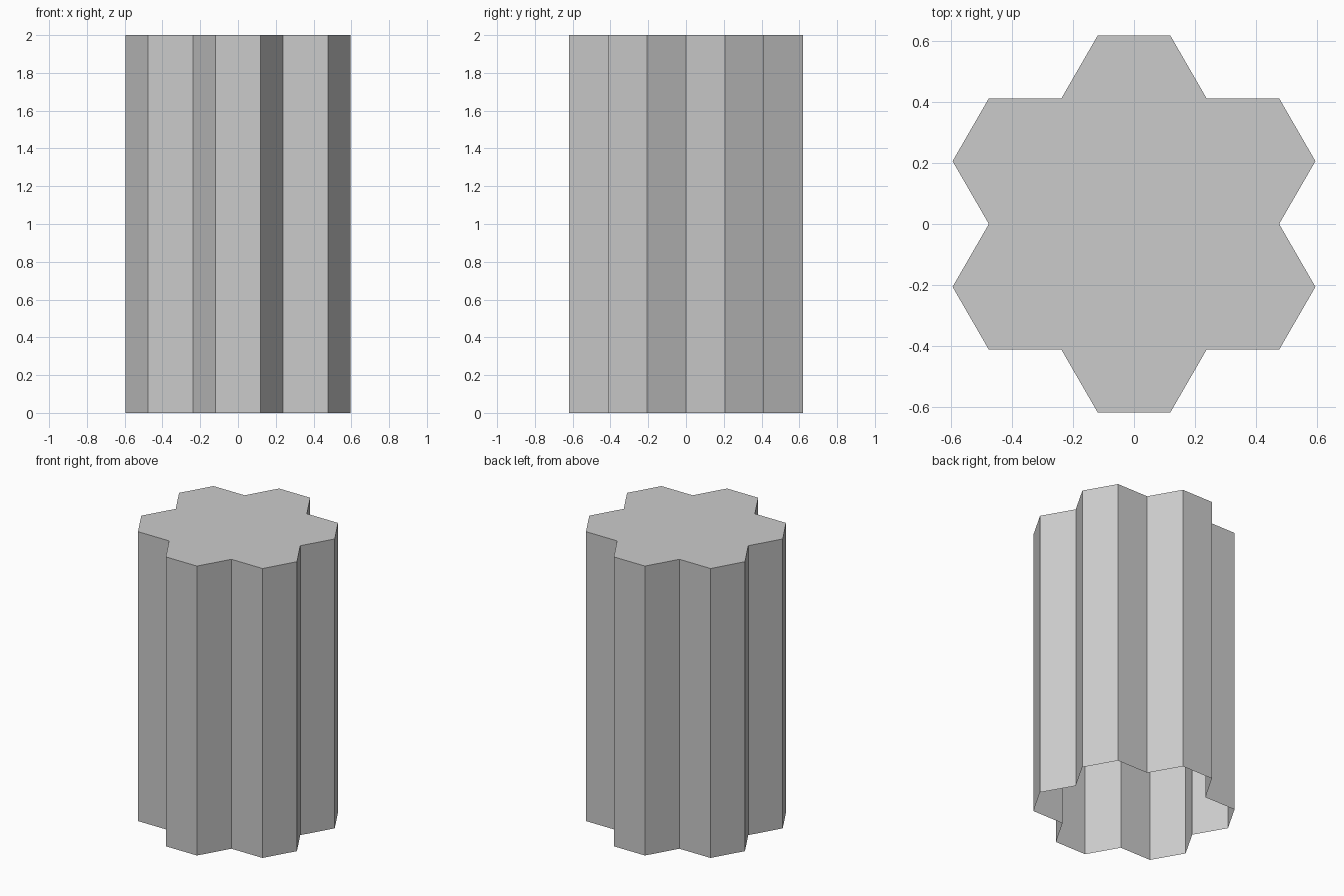
import bpy, bmesh
from math import sin, cos, radians, sqrt

if "Cube" in bpy.data.objects:
    bpy.data.objects.remove(bpy.data.objects["Cube"])

R = 0.238   # side of one hexagonal cell
H = 2.0     # column height

# Outline of seven clustered hexagons: one notch and two tips per 60 degrees
outline = []
for k in range(6):
    for radius, angle in ((2 * R, 0), (sqrt(7) * R, 19.107), (sqrt(7) * R, 40.893)):
        t = radians(60 * k + angle)
        outline.append((radius * cos(t), radius * sin(t)))

# Column shell: side walls and top cap, open underneath
bm = bmesh.new()
low = [bm.verts.new((x, y, 0)) for x, y in outline]
high = [bm.verts.new((x, y, H)) for x, y in outline]
n = len(outline)
for i in range(n):
    j = (i + 1) % n
    bm.faces.new((low[i], low[j], high[j], high[i]))
bm.faces.new(high)

mesh = bpy.data.meshes.new("hex_cluster_column")
bm.to_mesh(mesh)
bm.free()
column = bpy.data.objects.new("hex_cluster_column", mesh)
bpy.context.collection.objects.link(column)
